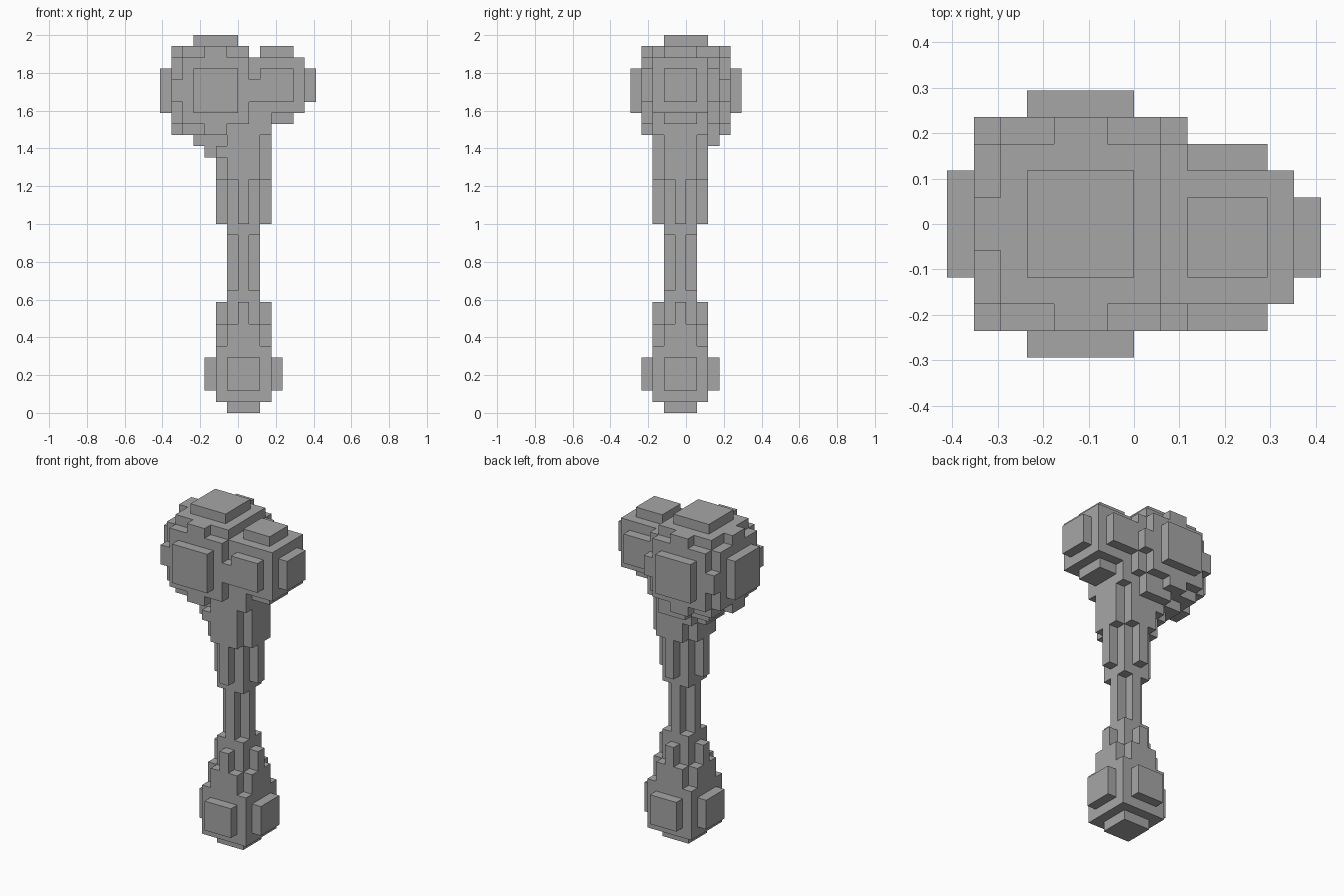
import bpy
import bmesh
from itertools import product
from mathutils import Vector

cube = bpy.data.objects.get("Cube")
if cube:
    bpy.data.objects.remove(cube, do_unlink=True)

UNIT = 2 / 34  # edge of one block

bone = bpy.data.materials.new("bone_grey")
bone.use_nodes = True
grey = (0.38, 0.38, 0.38, 1)
bone.diffuse_color = grey
bone.node_tree.nodes["Principled BSDF"].inputs["Base Color"].default_value = grey


def middle(cell):
    return Vector(cell) + Vector((0.5, 0.5, 0.5))


def ball(center, radius):
    """Blocks whose middle lies inside a ball."""
    c = Vector(center)
    spans = [range(int(v - radius) - 2, int(v + radius) + 2) for v in c]
    return {p for p in product(*spans) if (middle(p) - c).length_squared <= radius ** 2}


def column(x, y, bottom, top, radius_sq):
    """Upright round stack of blocks."""
    return {(i, j, k) for i, j, k in product(range(-9, 9), range(-9, 9), range(bottom, top))
            if (i + 0.5 - x) ** 2 + (j + 0.5 - y) ** 2 <= radius_sq}


# Knobs at both ends
lower_knob = ball((0.5, -0.5, 3.5), 3.5)
small_knob = ball((3.5, -0.5, 29.5), 3.5)
large_knob = ball((-2, 0, 29), 5)
# Cleft between the two upper knobs
large_knob = {p for p in large_knob if not (p[0] >= 1 and p[2] >= 32)}

# Shaft: bottom, top and squared radius of each step
steps = [(5, 8, 5), (8, 10, 4), (10, 11, 2), (11, 16, 1), (16, 17, 2),
         (17, 21, 4), (21, 25, 5), (25, 28, 8)]
shaft = set()
for bottom, top, radius_sq in steps:
    shaft |= column(0.5, -0.5, bottom, top, radius_sq)

# Neck leaning from the shaft into the large knob
neck = column(-0.5, -0.5, 23, 24, 5) | column(-0.5, 0.5, 24, 25, 5) | column(-1.5, 0.5, 25, 26, 5)

parts = {"lower_knob": lower_knob, "large_knob": large_knob, "small_knob": small_knob,
         "shaft": shaft, "neck": neck}
solid = set().union(*parts.values())


def skin(name, cells):
    """Mesh only the block sides that face open space."""
    bm = bmesh.new()
    corners = {}

    def corner(p):
        key = tuple(round(v) for v in p)
        if key not in corners:
            corners[key] = bm.verts.new(((key[0]) * UNIT, key[1] * UNIT, key[2] * UNIT))
        return corners[key]

    for cell in sorted(cells):
        for axis, sign in product(range(3), (-1, 1)):
            n = Vector((0, 0, 0))
            n[axis] = sign
            if tuple(int(a + b) for a, b in zip(cell, n)) in solid:
                continue
            u = Vector((0, 0, 0))
            u[(axis + 1) % 3] = 0.5
            w = n.cross(u)
            mid = middle(cell) + n * 0.5
            bm.faces.new([corner(mid + a * u + b * w)
                          for a, b in ((-1, -1), (1, -1), (1, 1), (-1, 1))])
    bmesh.ops.dissolve_limit(bm, angle_limit=0.01, verts=bm.verts, edges=bm.edges)
    mesh = bpy.data.meshes.new(name)
    bm.to_mesh(mesh)
    bm.free()
    mesh.materials.append(bone)
    bpy.context.scene.collection.objects.link(bpy.data.objects.new(name, mesh))


# Each block belongs to the first part that claims it
taken = set()
for name, cells in parts.items():
    skin(name, cells - taken)
    taken |= cells
